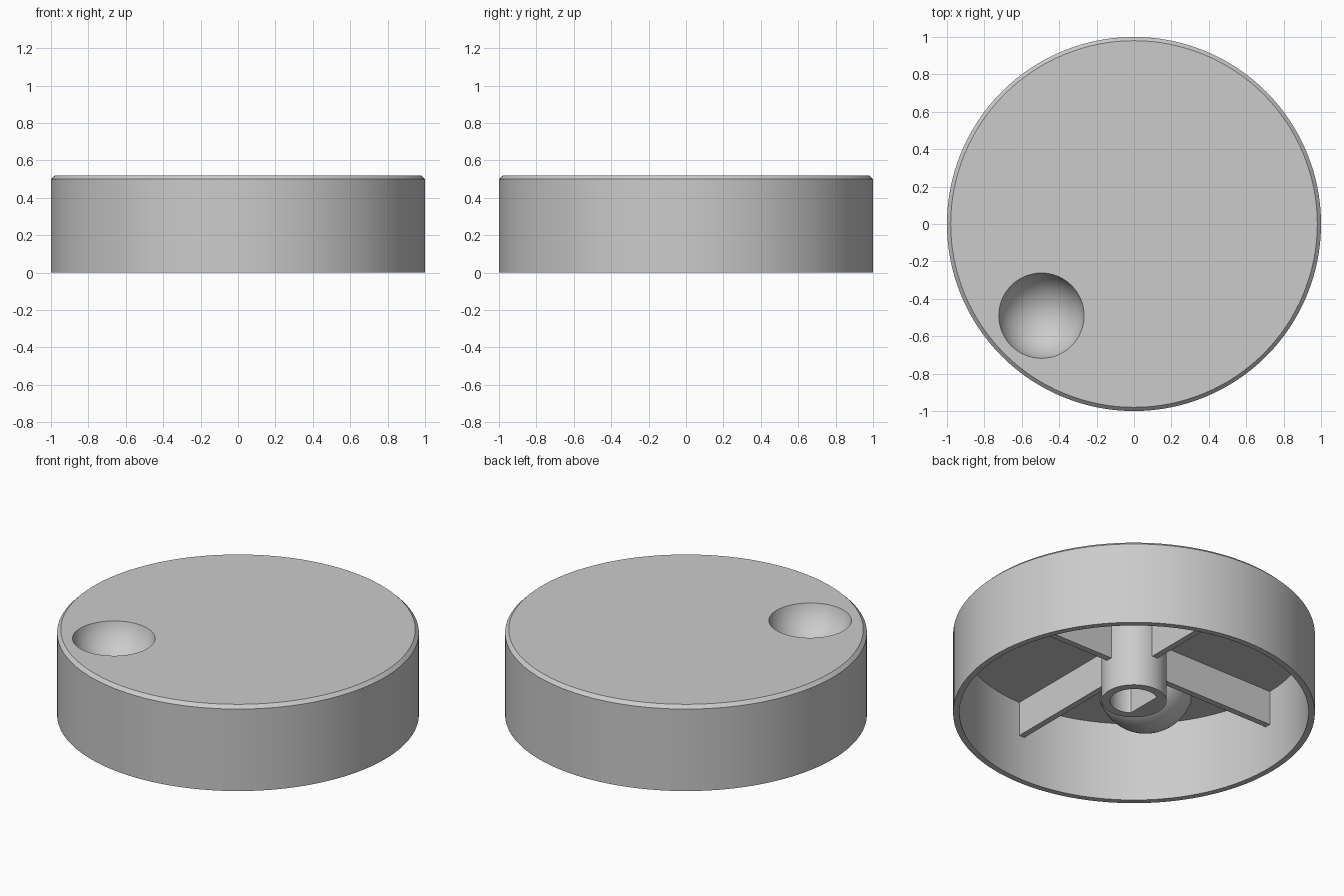
import bpy, bmesh, math
from mathutils import Vector

if "Cube" in bpy.data.objects:
    bpy.data.objects.remove(bpy.data.objects["Cube"], do_unlink=True)

HEIGHT, CEILING, INNER = 0.52, 0.485, 0.965
DIMPLE = Vector((-0.495, -0.49, 0.576))   # centre of the finger dimple sphere
DIMPLE_R, BOWL_R = 0.235, 0.268

grey = bpy.data.materials.new("light_grey")
grey.use_nodes = True
colour = (0.6, 0.6, 0.6, 1)
grey.diffuse_color = colour
grey.node_tree.nodes["Principled BSDF"].inputs["Base Color"].default_value = colour


def make_object(name, bm):
    bmesh.ops.recalc_face_normals(bm, faces=bm.faces)
    mesh = bpy.data.meshes.new(name)
    bm.to_mesh(mesh)
    bm.free()
    mesh.materials.append(grey)
    obj = bpy.data.objects.new(name, mesh)
    bpy.context.collection.objects.link(obj)
    return obj


def lathe(name, profile, steps, closed=False, location=(0, 0, 0)):
    """Spin (radius, z) points around the z axis."""
    bm = bmesh.new()
    verts = [bm.verts.new((r, 0, z)) for r, z in profile]
    edges = [bm.edges.new(pair) for pair in zip(verts, verts[1:])]
    if closed:
        edges.append(bm.edges.new((verts[-1], verts[0])))
    bmesh.ops.spin(bm, geom=verts + edges, cent=(0, 0, 0), axis=(0, 0, 1),
                   angle=math.tau, steps=steps)
    bmesh.ops.remove_doubles(bm, verts=bm.verts, dist=1e-5)
    bmesh.ops.translate(bm, verts=bm.verts, vec=location)
    return make_object(name, bm)


def boolean(target, tool, operation):
    """Apply a boolean and remove the tool object."""
    mod = target.modifiers.new(operation.lower(), 'BOOLEAN')
    mod.operation, mod.object, mod.solver = operation, tool, 'EXACT'
    bpy.context.view_layer.objects.active = target
    bpy.ops.object.modifier_apply(modifier=mod.name)
    bpy.data.objects.remove(tool, do_unlink=True)


def arc(radius, start, end, count):
    return [(radius * math.cos(start + (end - start) * i / count),
             radius * math.sin(start + (end - start) * i / count))
            for i in range(count + 1)]


# Hollow cap with a chamfered top edge
cap = lathe("knob_cap", [(0, HEIGHT), (0.98, HEIGHT), (1, 0.5), (1, 0),
                         (INNER, 0), (INNER, CEILING), (0, CEILING)], 128)

# Bowl under the top plate, then the dimple scooped out of it
rim_angle = -math.asin((DIMPLE.z - 0.5) / BOWL_R)
bowl_arc = arc(BOWL_R, rim_angle, -math.pi / 2, 16)
bowl_arc[-1] = (0, -BOWL_R)
bowl = lathe("bowl", [(0, bowl_arc[0][1])] + bowl_arc, 64, location=DIMPLE)
boolean(cap, bowl, 'UNION')

scoop_arc = arc(DIMPLE_R, math.pi / 2, -math.pi / 2, 40)
scoop_arc[0], scoop_arc[-1] = (0, DIMPLE_R), (0, -DIMPLE_R)
scoop = lathe("scoop", scoop_arc, 64, location=DIMPLE)
boolean(cap, scoop, 'DIFFERENCE')

# Shaft hub with a flat on one side of its bore
BORE, HUB_R, FLAT = 0.133, 0.18, -0.07
hub = lathe("shaft_hub", [(HUB_R, 0.075), (HUB_R, 0.5), (BORE, 0.5), (BORE, 0.075)],
            64, closed=True)
for v in hub.data.vertices:
    if v.co.xy.length < BORE + 0.01:
        v.co.x = max(v.co.x, FLAT)

# Four stiffening ribs from hub to wall
RIB_BOTTOM, RIB_TOP, RIB_START, RIB_END, RIB_WIDTH = 0.275, 0.5, 0.16, 0.98, 0.037
ribs = []
for side, turn in (("left", 0), ("back", 1), ("right", 2), ("front", 3)):
    bm = bmesh.new()
    bmesh.ops.create_cube(bm, size=1)
    bmesh.ops.scale(bm, verts=bm.verts,
                    vec=(RIB_END - RIB_START, RIB_WIDTH, RIB_TOP - RIB_BOTTOM))
    bmesh.ops.translate(bm, verts=bm.verts,
                        vec=((RIB_START + RIB_END) / 2, 0, (RIB_TOP + RIB_BOTTOM) / 2))
    rib = make_object(side + "_rib", bm)
    rib.rotation_euler.z = turn * math.pi / 2
    ribs.append(rib)

# Smooth round surfaces, keep the edges crisp
bpy.ops.object.select_all(action='DESELECT')
for obj in (cap, hub):
    obj.select_set(True)
bpy.context.view_layer.objects.active = cap
bpy.ops.object.shade_smooth_by_angle(angle=math.radians(30))
